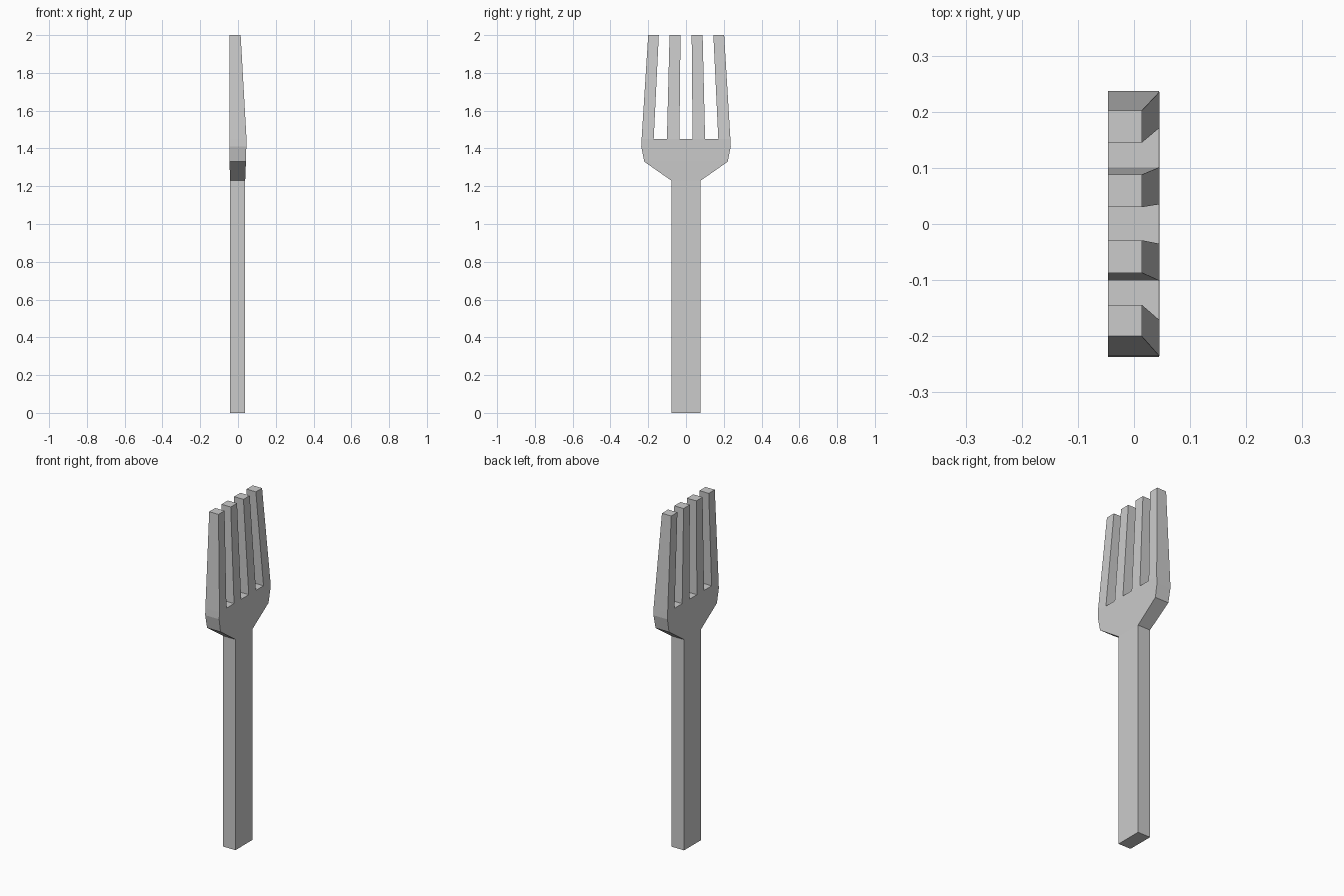
import bpy, bmesh

if "Cube" in bpy.data.objects:
    bpy.data.objects.remove(bpy.data.objects["Cube"])

# z level -> (back x, front x): thickness along the fork
DEPTH = {0.0: (-0.042, 0.038), 1.23: (-0.042, 0.038), 1.33: (-0.045, 0.042),
         1.41: (-0.046, 0.044), 1.45: (-0.046, 0.045), 2.0: (-0.046, 0.014)}

bm = bmesh.new()
cache = {}


def vert(y, z):
    key = (round(y, 4), z)
    if key not in cache:
        cache[key] = bm.verts.new((0, y, z))
    return cache[key]


def panel(points):
    bm.faces.new([vert(y, z) for y, z in points])


# handle, shoulder and lower head as symmetric strips
rows = [(0.078, 0.0), (0.078, 1.23), (0.221, 1.33), (0.237, 1.41)]
for (w0, z0), (w1, z1) in zip(rows, rows[1:]):
    panel([(-w0, z0), (w0, z0), (w1, z1), (-w1, z1)])

# head top carries the roots of the tines
roots = [-0.235, -0.171, -0.101, -0.035, 0.035, 0.101, 0.171, 0.235]
tips = [-0.2, -0.144, -0.087, -0.029, 0.03, 0.088, 0.145, 0.202]
panel([(-0.237, 1.41), (0.237, 1.41)] + [(y, 1.45) for y in reversed(roots)])

# four tapering tines
for i in range(0, 8, 2):
    panel([(roots[i], 1.45), (roots[i + 1], 1.45), (tips[i + 1], 2.0), (tips[i], 2.0)])

# thicken the flat outline, then set the depth at each level
back = list(bm.verts)
front = [g for g in bmesh.ops.extrude_face_region(bm, geom=list(bm.faces))["geom"]
         if isinstance(g, bmesh.types.BMVert)]
front_set = set(front)
for v in bm.verts:
    level = min(DEPTH, key=lambda z: abs(z - v.co.z))
    v.co.x = DEPTH[level][1 if v in front_set else 0]

# make sure the back panels exist (extrusion may consume them)
back_faces = [f for f in bm.faces if not any(v in front_set for v in f.verts)]
if not back_faces:
    bmesh.ops.holes_fill(bm, edges=[e for e in bm.edges if e.is_boundary], sides=0)
bmesh.ops.recalc_face_normals(bm, faces=list(bm.faces))

mesh = bpy.data.meshes.new("fork")
bm.to_mesh(mesh)
bm.free()
fork = bpy.data.objects.new("fork", mesh)
bpy.context.collection.objects.link(fork)
